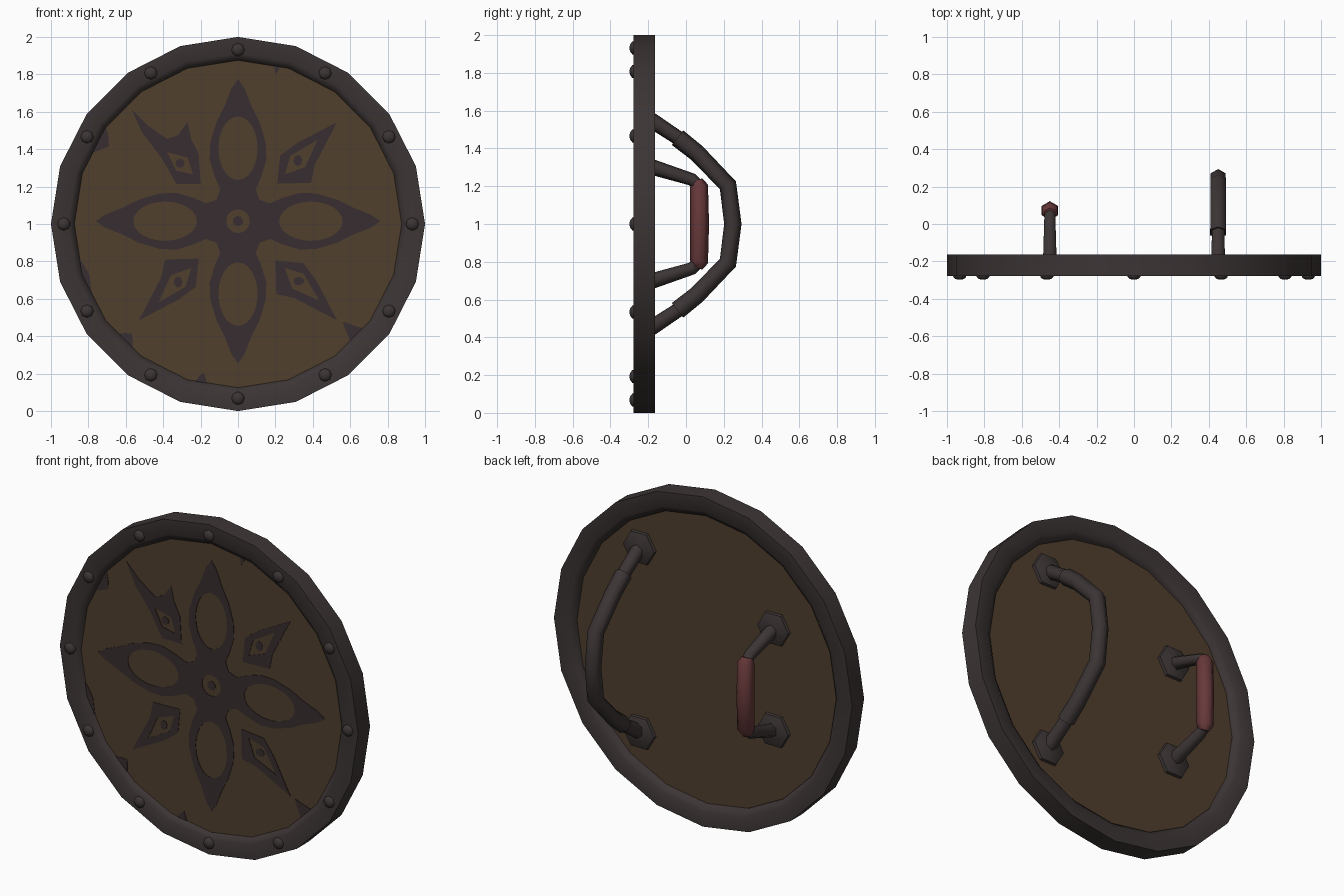
import bpy, bmesh, math
from mathutils import Vector, Matrix

if "Cube" in bpy.data.objects:
    bpy.data.objects.remove(bpy.data.objects["Cube"])


def material(name, rgb):
    m = bpy.data.materials.new(name)
    m.diffuse_color = (*rgb, 1)
    m.use_nodes = True
    m.node_tree.nodes["Principled BSDF"].inputs["Base Color"].default_value = m.diffuse_color
    return m


IRON = material("dark_iron", (0.046, 0.035, 0.035))
WOOD = material("brown_wood", (0.082, 0.050, 0.027))
PAINT = material("dark_paint", (0.038, 0.027, 0.029))
GRIP = material("red_leather", (0.135, 0.040, 0.042))


def finish(name, bm, mat, angle=50):
    bmesh.ops.recalc_face_normals(bm, faces=bm.faces)
    me = bpy.data.meshes.new(name)
    bm.to_mesh(me)
    bm.free()
    me.materials.append(mat)
    ob = bpy.data.objects.new(name, me)
    bpy.context.collection.objects.link(ob)
    bpy.ops.object.select_all(action='DESELECT')
    ob.select_set(True)
    bpy.context.view_layer.objects.active = ob
    bpy.ops.object.shade_smooth_by_angle(angle=math.radians(angle))
    return ob


def bridge(bm, a, b):
    n = len(a)
    for i in range(n):
        bm.faces.new((a[i], a[(i + 1) % n], b[(i + 1) % n], b[i]))


def tube(name, x, path, radii, mat, sides=6):
    """Tube along (y, z) points lying in the plane of constant x."""
    bm = bmesh.new()
    pts = [Vector(p) for p in path]
    rings = []
    for i, p in enumerate(pts):
        d0 = (p - pts[max(i - 1, 0)]).normalized()
        d1 = (pts[min(i + 1, len(pts) - 1)] - p).normalized()
        t = (d0 + d1).normalized()
        ring = []
        for k in range(sides):
            a = math.tau * k / sides
            c, s = radii[i] * math.cos(a), radii[i] * math.sin(a)
            ring.append(bm.verts.new((x + s, p.x - t.y * c, p.y + t.x * c)))
        rings.append(ring)
    for a, b in zip(rings, rings[1:]):
        bridge(bm, a, b)
    bm.faces.new(rings[0])
    bm.faces.new(rings[-1])
    return finish(name, bm, mat, 65)


def disc_rings(name, profile, sides, mat, centre=(0, 1), closed=False, angle=50):
    """Sweep (radius, y) points round a front-to-back axis."""
    bm = bmesh.new()
    rings = []
    for r, y in profile:
        rings.append([bm.verts.new((centre[0] + r * math.cos(math.tau * k / sides), y,
                                    centre[1] + r * math.sin(math.tau * k / sides)))
                      for k in range(sides)])
    for a, b in zip(rings, rings[1:]):
        bridge(bm, a, b)
    if closed:
        bridge(bm, rings[-1], rings[0])
    else:
        bm.faces.new(rings[0])
        bm.faces.new(rings[-1])
    return finish(name, bm, mat, angle)


# Round board and its twenty-sided iron rim
disc_rings("board", [(0.92, -0.253), (0.92, -0.205)], 20, WOOD)
disc_rings("rim", [(1, -0.278), (1, -0.163), (0.91, -0.163), (0.875, -0.19),
                   (0.875, -0.255), (0.91, -0.278)], 20, IRON, closed=True, angle=60)

# Rivets round the front of the rim
for i in range(12):
    a = math.tau * i / 12
    disc_rings("rivet", [(0.036, -0.27), (0.034, -0.284), (0.024, -0.293), (0.009, -0.298)],
               8, IRON, (0.932 * math.cos(a), 1 + 0.932 * math.sin(a)), angle=80)

# Arm strap (thick bent tube) and hand grip
half = [(-0.045, 1.457), (0.055, 1.378), (0.222, 1.205)]
strap = half + [(0.248, 1.0)] + [(y, 2 - z) for y, z in reversed(half)]
tube("arm_strap", 0.45, strap, [0.049, 0.047, 0.047, 0.046, 0.047, 0.047, 0.049], IRON)
tube("hand_grip", -0.45,
     [(0.058, 1.232), (0.069, 1.2), (0.072, 1.0), (0.069, 0.8), (0.058, 0.768)],
     [0.03, 0.048, 0.05, 0.048, 0.03], GRIP)

# Legs and hexagonal feet for both, mirrored top to bottom
for up in (1, -1):
    def z(v):
        return 1 + up * v
    tube("strap_leg", 0.45, [(-0.2, z(0.56)), (-0.03, z(0.448))], [0.042, 0.038], IRON)
    tube("grip_leg", -0.45, [(-0.2, z(0.308)), (0.03, z(0.236)), (0.07, z(0.20))],
         [0.042, 0.034, 0.03], IRON)
    for x, h in ((0.45, 0.56), (-0.45, 0.308)):
        disc_rings("foot", [(0.108, -0.206), (0.104, -0.188), (0.05, -0.168)],
                   6, IRON, (x, z(h)), angle=30)


# Painted emblem: flat filled outlines, inner loops become holes
def paint(name, loops, centre=(0, 1.015)):
    cu = bpy.data.curves.new(name, 'CURVE')
    cu.dimensions = '2D'
    cu.fill_mode = 'BOTH'
    cu.extrude = 0.002
    for loop in loops:
        sp = cu.splines.new('POLY')
        sp.points.add(len(loop) - 1)
        for p, (x, y) in zip(sp.points, loop):
            p.co = (x, y, 0, 1)
        sp.use_cyclic_u = True
    ob = bpy.data.objects.new(name, cu)
    bpy.context.collection.objects.link(ob)
    ob.location = (centre[0], -0.254, centre[1])
    ob.rotation_euler = (math.pi / 2, 0, 0)
    cu.materials.append(PAINT)
    bpy.ops.object.select_all(action='DESELECT')
    ob.select_set(True)
    bpy.context.view_layer.objects.active = ob
    bpy.ops.object.convert(target='MESH')


def ellipse(cx, cy, rx, ry, n=24):
    return [(cx + rx * math.cos(math.tau * k / n), cy + ry * math.sin(math.tau * k / n))
            for k in range(n)]


def turn(pts, q):
    for _ in range(q):
        pts = [(-y, x) for x, y in pts]
    return pts


# Four-petalled flower with a ring in the middle
side = [(0.115, 0.115), (0.095, 0.17), (0.125, 0.24), (0.152, 0.33), (0.148, 0.42),
        (0.115, 0.53), (0.07, 0.62), (0.035, 0.71)]
petal = side + [(0, 0.76)] + [(-x, y) for x, y in reversed(side[1:])]
flower = [p for q in range(4) for p in turn(petal, q)]
holes = [turn(ellipse(0, 0.39, 0.105, 0.17), q) for q in range(4)]
paint("flower", [flower, ellipse(0, 0, 0.063, 0.063)] + holes)
paint("flower_centre", [ellipse(0, 0, 0.027, 0.027, 12)])

# Four kites between the petals; the upper left one is worn
kite = [(0.21, 0.2), (0.39, 0.205), (0.41, 0.3), (0.53, 0.53), (0.32, 0.42), (0.225, 0.35)]
kite_hole = [(0.25, 0.25), (0.36, 0.29), (0.425, 0.435), (0.28, 0.35)]
worn = [(-0.2, 0.2), (-0.33, 0.2), (-0.41, 0.34), (-0.51, 0.47), (-0.57, 0.6), (-0.48, 0.51),
        (-0.38, 0.44), (-0.32, 0.46), (-0.27, 0.53), (-0.25, 0.44), (-0.21, 0.36)]
worn_hole = [(-0.24, 0.25), (-0.33, 0.27), (-0.38, 0.37), (-0.27, 0.34)]
for q in (0, 2, 3):
    paint("kite", [turn(kite, q), turn(kite_hole, q)])
    paint("kite_dot", [turn(ellipse(0.32, 0.325, 0.023, 0.03, 8), q)])
paint("worn_kite", [worn, worn_hole])
paint("kite_dot", [ellipse(-0.31, 0.31, 0.025, 0.025, 8)])

# Worn paint patches along the rim: angle, half length, depth
for deg, spread, depth in ((149, 7, 0.07), (199, 11, 0.035), (226, 5, 0.06),
                           (317, 4, 0.11), (257, 3, 0.06), (76, 1.5, 0.05)):
    pts = [(0.9, -spread), (0.9, spread), (0.875 - depth * 0.4, spread * 0.5),
           (0.875 - depth, 0), (0.875 - depth * 0.6, -spread * 0.4)]
    paint("worn_patch", [[(r * math.cos(math.radians(deg + d)), r * math.sin(math.radians(deg + d)))
                          for r, d in pts]], (0, 1))
